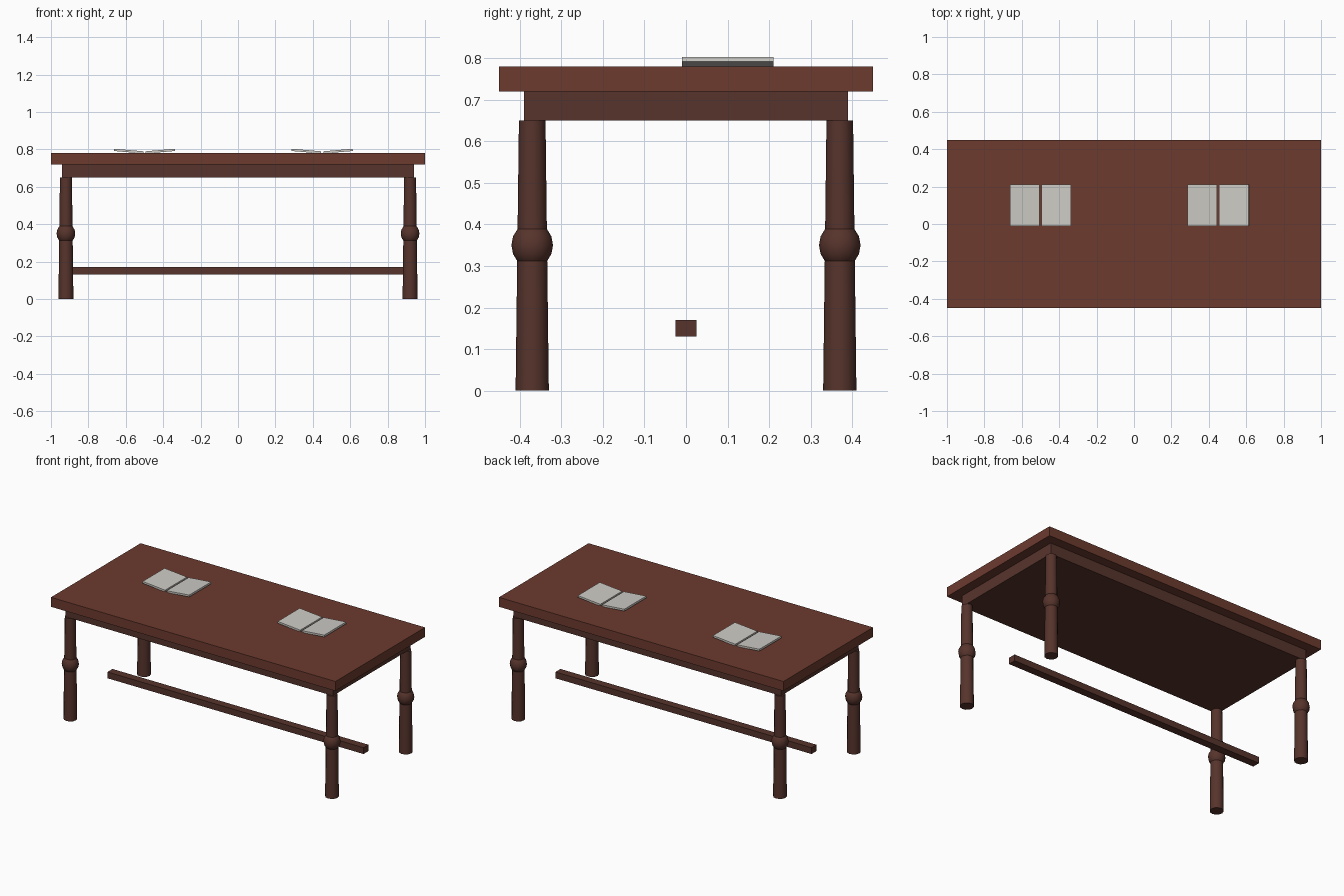
import bpy, math

if "Cube" in bpy.data.objects:
    bpy.data.objects.remove(bpy.data.objects["Cube"])

def material(name, rgb):
    m = bpy.data.materials.new(name)
    m.diffuse_color = (*rgb, 1)
    m.use_nodes = True
    m.node_tree.nodes["Principled BSDF"].inputs["Base Color"].default_value = m.diffuse_color
    return m

wood = material("table_wood", (0.15, 0.043, 0.028))
dark_wood = material("dark_wood", (0.095, 0.034, 0.025))
paper = material("paper", (0.62, 0.60, 0.56))

def box(name, size, loc, mat, tilt=0):
    bpy.ops.mesh.primitive_cube_add(size=1, location=loc)
    ob = bpy.context.object
    ob.name = name
    ob.scale = size
    bpy.ops.object.transform_apply(location=False, rotation=False, scale=True)
    ob.rotation_euler.y = tilt
    ob.data.materials.append(mat)
    return ob

# table top, apron block and stretcher
box("table_top", (2, 0.9, 0.06), (0, 0, 0.75), wood)
box("apron", (1.88, 0.78, 0.07), (0, 0, 0.685), dark_wood)
box("stretcher", (1.8, 0.05, 0.04), (0, 0, 0.15), dark_wood)

# tapered legs with a turned ball
for sx, side in ((-1, "left"), (1, "right")):
    for sy, end in ((-1, "front"), (1, "back")):
        x, y = sx * 0.92, sy * 0.37
        bpy.ops.mesh.primitive_cone_add(vertices=12, radius1=0.04, radius2=0.032,
                                        depth=0.65, location=(x, y, 0.325))
        leg = bpy.context.object
        leg.name = f"{end}_{side}_leg"
        leg.data.materials.append(dark_wood)
        bpy.ops.object.shade_smooth_by_angle(angle=math.radians(40))
        bpy.ops.mesh.primitive_uv_sphere_add(segments=12, ring_count=8, radius=0.05,
                                             location=(x, y, 0.35))
        ball = bpy.context.object
        ball.name = f"{end}_{side}_leg_ball"
        ball.scale.z = 1.1
        ball.data.materials.append(dark_wood)
        bpy.ops.object.shade_smooth_by_angle(angle=math.radians(60))

# open books: two page slabs tilted up away from the spine
for i, bx in enumerate((-0.5, 0.45), 1):
    for s, side in ((-1, "left"), (1, "right")):
        box(f"book_{i}_{side}_pages", (0.158, 0.22, 0.012),
            (bx + s * 0.085, 0.1, 0.7905), paper, -s * math.radians(5))
